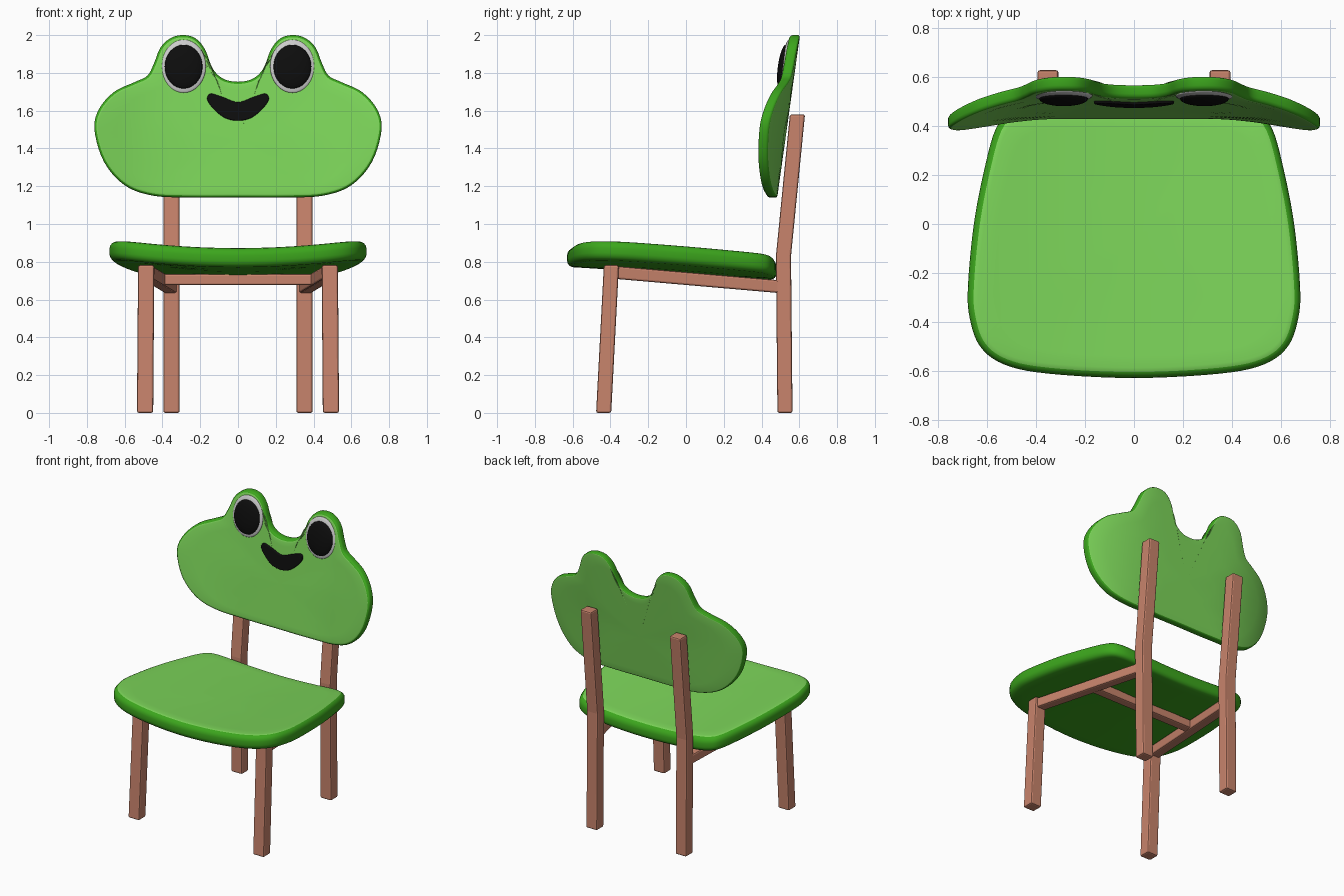
import bpy, bmesh, math
from mathutils import Vector

if "Cube" in bpy.data.objects:
    bpy.data.objects.remove(bpy.data.objects["Cube"])


def material(name, rgb):
    m = bpy.data.materials.new(name)
    m.diffuse_color = (*rgb, 1)
    m.use_nodes = True
    m.node_tree.nodes["Principled BSDF"].inputs["Base Color"].default_value = m.diffuse_color
    return m


LIGHT = material("light_green", (0.20, 0.66, 0.10))
RIM = material("rim_green", (0.045, 0.38, 0.012))
WOOD = material("wood", (0.58, 0.23, 0.15))
WHITE = material("eye_grey", (0.62, 0.62, 0.62))
BLACK = material("black", (0.004, 0.004, 0.004))


def finish(name, bm, mats):
    bmesh.ops.recalc_face_normals(bm, faces=bm.faces)
    me = bpy.data.meshes.new(name)
    bm.to_mesh(me)
    bm.free()
    for m in mats:
        me.materials.append(m)
    ob = bpy.data.objects.new(name, me)
    bpy.context.collection.objects.link(ob)
    return ob


def outline(half, steps=5):
    """Closed smooth curve through a half profile and its mirror image."""
    pts = [Vector(p) for p in half]
    pts += [Vector((-p.x, p.y)) for p in reversed(pts[1:-1])]
    n, out = len(pts), []
    for i in range(n):
        a, b, c, d = (pts[(i + k) % n] for k in (-1, 0, 1, 2))
        for s in range(steps):
            t = s / steps
            out.append(0.5 * (2 * b + (c - a) * t + (2 * a - 5 * b + 4 * c - d) * t * t
                              + (3 * b - a - 3 * c + d) * t ** 3))
    return out


def slab(name, half, centre, front, back, r_front, r_back, place, mats, light_back=False):
    """Rounded slab; place(u, v, depth) bends it into position."""
    pts, c = outline(half), Vector(centre)
    n = len(pts)
    norm = []
    for i in range(n):
        t = (pts[(i + 1) % n] - pts[i - 1]).normalized()
        norm.append(Vector((t.y, -t.x)))
    scales, angles = (0.3, 0.6, 0.84), (90, 65, 45, 22, 0)
    sgn = 1 if back > front else -1

    def side(depth, r, s):
        rings = [(k, 0, depth) for k in scales]
        for a in angles:
            a = math.radians(a)
            rings.append((1, r * (1 - math.cos(a)), depth + s * r * (1 - math.sin(a))))
        return rings

    layers = side(front, r_front, sgn) + side(back, r_back, -sgn)[::-1]
    bm = bmesh.new()
    rings = []
    for k, inset, depth in layers:
        ring = []
        for p, nn in zip(pts, norm):
            q = c + (p - c) * k - nn * inset
            ring.append(bm.verts.new(place(q.x, q.y, depth)))
        rings.append(ring)
    last = len(rings) - 2
    for k in range(last + 1):
        light = k <= 3 or (light_back and k >= last - 3)
        for i in range(n):
            j = (i + 1) % n
            f = bm.faces.new((rings[k][i], rings[k][j], rings[k + 1][j], rings[k + 1][i]))
            f.material_index = 0 if light else len(mats) - 1
    for ring, depth, lit in ((rings[0], front, True), (rings[-1], back, light_back)):
        mid = bm.verts.new(place(c.x, c.y, depth))
        for i in range(n):
            f = bm.faces.new((ring[i], ring[(i + 1) % n], mid))
            f.material_index = 0 if lit else len(mats) - 1
    for f in bm.faces:
        f.smooth = True
    return finish(name, bm, mats)


def beam(name, path, a, b):
    """Square bar through the path points, with half-size vectors a and b."""
    a, b = Vector(a), Vector(b)
    bm = bmesh.new()
    secs = [[bm.verts.new(Vector(p) + a * i + b * j)
             for i, j in ((-1, -1), (1, -1), (1, 1), (-1, 1))] for p in path]
    for s, t in zip(secs, secs[1:]):
        for i in range(4):
            j = (i + 1) % 4
            bm.faces.new((s[i], s[j], t[j], t[i]))
    bm.faces.new(secs[0])
    bm.faces.new(secs[-1])
    ob = finish(name, bm, [WOOD])
    mod = ob.modifiers.new("bevel", 'BEVEL')
    mod.width, mod.segments = 0.01, 2
    return ob


def ellipsoid(name, loc, size, mat):
    bm = bmesh.new()
    bmesh.ops.create_uvsphere(bm, u_segments=32, v_segments=16, radius=1)
    for f in bm.faces:
        f.smooth = True
    ob = finish(name, bm, [mat])
    ob.location, ob.scale = loc, size
    ob.rotation_euler.x = -math.atan(0.14)
    return ob


# Seat: dished across, sloping down to the back
def seat_place(x, y, d):
    return (x, y, 0.836 - 0.062 * y + 0.12 * x * x + d)


slab("seat", [(0, -0.63), (0.35, -0.612), (0.53, -0.575), (0.63, -0.50), (0.673, -0.38),
              (0.679, -0.25), (0.655, 0.0), (0.613, 0.22), (0.565, 0.39), (0.50, 0.455),
              (0.36, 0.476), (0, 0.48)],
     (0, -0.07), 0, -0.102, 0.042, 0.034, seat_place, [LIGHT, RIM])


# Backrest: leaning back, sides curving forward
def back_place(x, z, d):
    return (x, 0.455 + 0.14 * (z - 1.14) - 0.45 * max(0, abs(x) - 0.3) ** 2 + d, z)


slab("backrest", [(0, 1.14), (0.25, 1.14), (0.45, 1.15), (0.60, 1.205), (0.71, 1.33), (0.76, 1.50),
                  (0.735, 1.61), (0.655, 1.70), (0.55, 1.75), (0.48, 1.785), (0.445, 1.85),
                  (0.41, 1.935), (0.355, 1.985), (0.29, 2.0), (0.225, 1.983), (0.175, 1.925),
                  (0.135, 1.825), (0.08, 1.77), (0, 1.753)],
     (0, 1.45), -0.028, 0.028, 0.02, 0.012, back_place, [LIGHT, RIM], True)

# Mouth
slab("mouth", [(0, 1.547), (0.07, 1.562), (0.13, 1.61), (0.163, 1.66), (0.145, 1.69),
               (0.08, 1.672), (0, 1.645)],
     (0, 1.598), -0.038, -0.02, 0.005, 0.002, back_place, [BLACK])

for s, side in ((-1, "left"), (1, "right")):
    # Eyes
    y = 0.427 + 0.14 * (1.835 - 1.14)
    ellipsoid("eye_" + side, (s * 0.288, y, 1.835), (0.118, 0.021, 0.142), WHITE)
    ellipsoid("pupil_" + side, (s * 0.288, y - 0.012, 1.833), (0.1, 0.026, 0.117), BLACK)
    # Legs and side rails
    beam("front_leg_" + side, [(s * 0.492, -0.436, 0), (s * 0.486, -0.395, 0.782)],
         (0.043, 0, 0), (0, 0.04, 0))
    beam("back_leg_" + side, [(s * 0.352, 0.524, 0), (s * 0.352, 0.516, 0.83),
                              (s * 0.352, 0.59, 1.58)], (0.043, 0, 0), (0, 0.04, 0))
    beam("side_rail_" + side, [(s * 0.484, -0.38, 0.744), (s * 0.355, 0.51, 0.667)],
         (0.035, 0, 0), (0, 0, 0.034))

# Cross rail under the seat
beam("cross_rail", [(-0.41, 0.08, 0.706), (0.41, 0.08, 0.706)], (0, 0.033, 0), (0, 0, 0.03))
